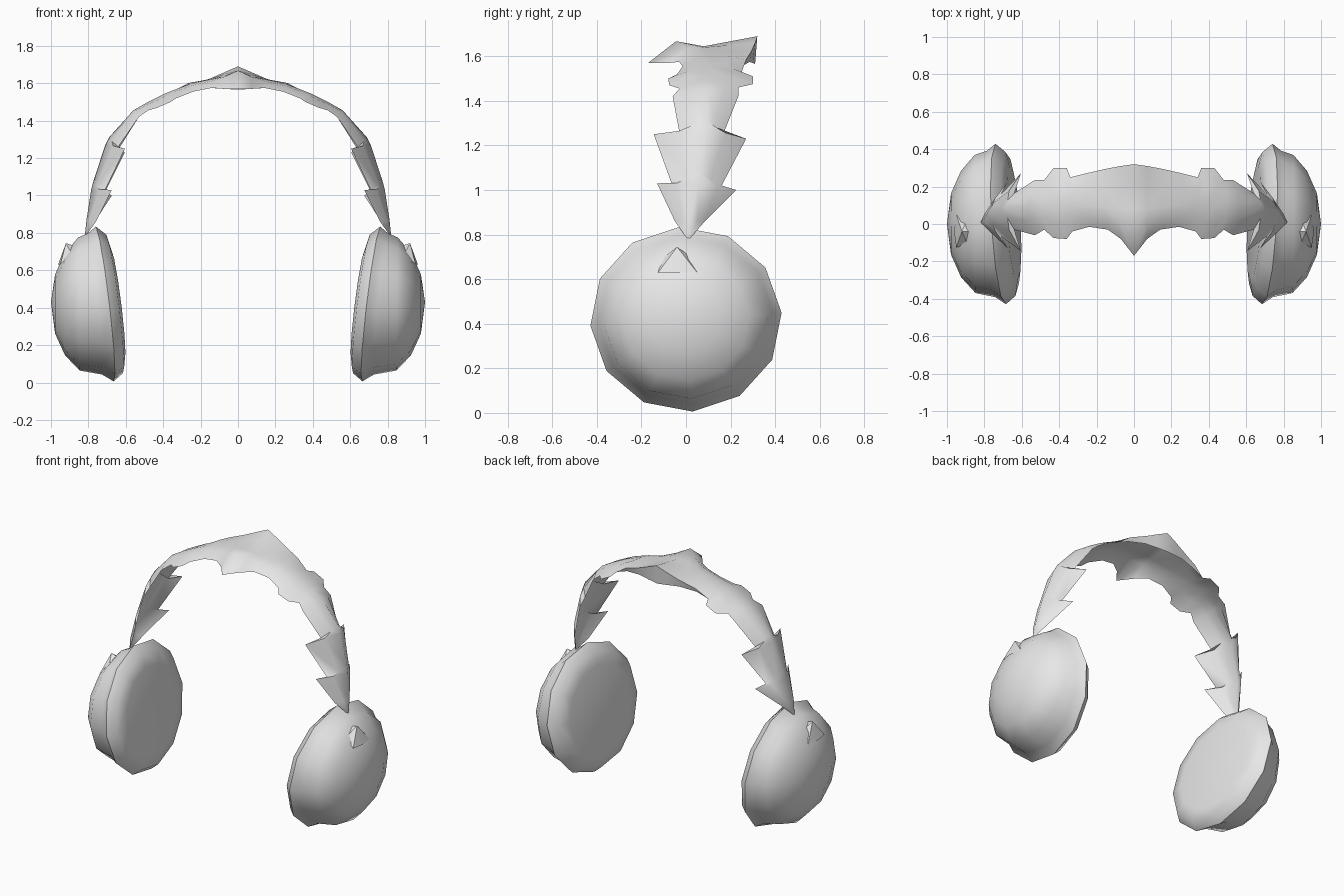
import bpy, bmesh, math
from mathutils import Vector

if "Cube" in bpy.data.objects:
    bpy.data.objects.remove(bpy.data.objects["Cube"])

grey = bpy.data.materials.new("light_grey")
grey.diffuse_color = (0.8, 0.8, 0.8, 1)
grey.use_nodes = True
grey.node_tree.nodes["Principled BSDF"].inputs["Base Color"].default_value = grey.diffuse_color


def make_part(name, verts, faces, angle):
    """Right-hand half mesh, mirrored across x = 0 and smoothed."""
    me = bpy.data.meshes.new(name)
    me.from_pydata([tuple(v) for v in verts], [], faces)
    bm = bmesh.new()
    bm.from_mesh(me)
    bmesh.ops.remove_doubles(bm, verts=bm.verts, dist=0.0005)
    bmesh.ops.recalc_face_normals(bm, faces=bm.faces)
    bm.to_mesh(me)
    bm.free()
    me.materials.append(grey)
    ob = bpy.data.objects.new(name, me)
    bpy.context.collection.objects.link(ob)
    bpy.ops.object.select_all(action='DESELECT')
    ob.select_set(True)
    bpy.context.view_layer.objects.active = ob
    bpy.ops.object.shade_smooth_by_angle(angle=math.radians(angle))
    mod = ob.modifiers.new("mirror", 'MIRROR')
    mod.use_axis = (True, False, False)
    mod.merge_threshold = 0.0005
    return ob


def grid_faces(rows, cols, closed=False):
    span = cols if closed else cols - 1
    return [(r * cols + c, r * cols + (c + 1) % cols,
             (r + 1) * cols + (c + 1) % cols, (r + 1) * cols + c)
            for r in range(rows - 1) for c in range(span)]


# Headband: front edge, ridge and back edge at each station, crown to ear
stations = [
    ((0, -.17, 1.57), (0, .08, 1.645), (0, .32, 1.69)),
    ((.07, -.08, 1.57), (.07, .08, 1.64), (.07, .31, 1.66)),
    ((.14, -.03, 1.575), (.15, .09, 1.62), (.15, .295, 1.625)),
    ((.24, -.015, 1.555), (.26, .10, 1.595), (.26, .27, 1.585)),
    ((.33, -.04, 1.52), (.34, .10, 1.565), (.34, .25, 1.53)),
    ((.36, -.08, 1.50), (.39, .10, 1.545), (.36, .30, 1.51)),      # knobs
    ((.43, -.075, 1.47), (.44, .10, 1.52), (.43, .30, 1.475)),
    ((.48, -.03, 1.455), (.49, .10, 1.495), (.48, .235, 1.46)),
    ((.53, -.06, 1.42), (.56, .10, 1.455), (.53, .235, 1.42)),
    ((.64, -.03, 1.26), (.69, .09, 1.31), (.64, .165, 1.245)),
    ((.605, -.145, 1.25), (.71, .085, 1.27), (.605, .27, 1.23)),   # barb
    ((.71, -.065, 1.03), (.775, .06, 1.07), (.71, .16, 1.02)),
    ((.675, -.13, 1.03), (.785, .055, 1.03), (.675, .225, 1.0)),   # barb
    ((.76, -.05, .86), (.81, .02, .87), (.765, .085, .86)),
    ((.82, .01, .775), (.82, .01, .775), (.82, .01, .775)),
]
front_bulge = {0: .06, 1: .03, 14: 0}
flange_depth = {0: .125, 1: .09, 2: .05, 3: .025}
verts = []
for i, (f, r, k) in enumerate(stations):
    f, r, k = Vector(f), Vector(r), Vector(k)
    out = Vector((r.x, 0, r.z - .9)).normalized()
    a = (f + r) / 2 + out * front_bulge.get(i, .012)
    b = (r + k) / 2 + out * (0 if i < 3 or i == 14 else .012)
    # Back lip turned down near the crown
    lip = k + Vector((0, -.01, -flange_depth[i])) if i in flange_depth else k
    verts += [f, a, r, b, k, lip]
make_part("headband", verts, grid_faces(len(stations), 6), 60)

# Ear cup: twelve-sided rings as (radius, centre x, tilt)
SIDES = 12
rings = [(.30, .642, .12), (.385, .66, .12), (.43, .7125, .115),
         (.392, .765, .10), (.37, .85, .01), (.285, .925, 0),
         (.165, .978, 0)]
verts = []
for rad, cx, tilt in rings:
    for s in range(SIDES):
        ang = math.radians(4 + 360 * s / SIDES)
        dy, dz = rad * math.cos(ang), rad * math.sin(ang)
        verts.append((cx + tilt * (dz + .5 * dy), dy, .42 + dz * .965))
faces = grid_faces(len(rings), SIDES, closed=True)
faces.append(tuple(range(SIDES)))
apex = len(verts)
verts.append((1.0, 0, .43))
last = (len(rings) - 1) * SIDES
faces += [(last + s, last + (s + 1) % SIDES, apex) for s in range(SIDES)]
make_part("ear_cup", verts, faces, 60)

# Small pointed petal near the top of each cup's outer side
verts = [(.92, -.04, .745), (.95, -.125, .63), (.962, -.04, .63),
         (.95, .05, .63), (.87, -.04, .73), (.89, -.11, .69), (.89, .035, .69)]
faces = [(0, 1, 2), (0, 2, 3), (0, 5, 1), (0, 3, 6), (0, 4, 5), (0, 6, 4)]
make_part("cup_petal", verts, faces, 35)
